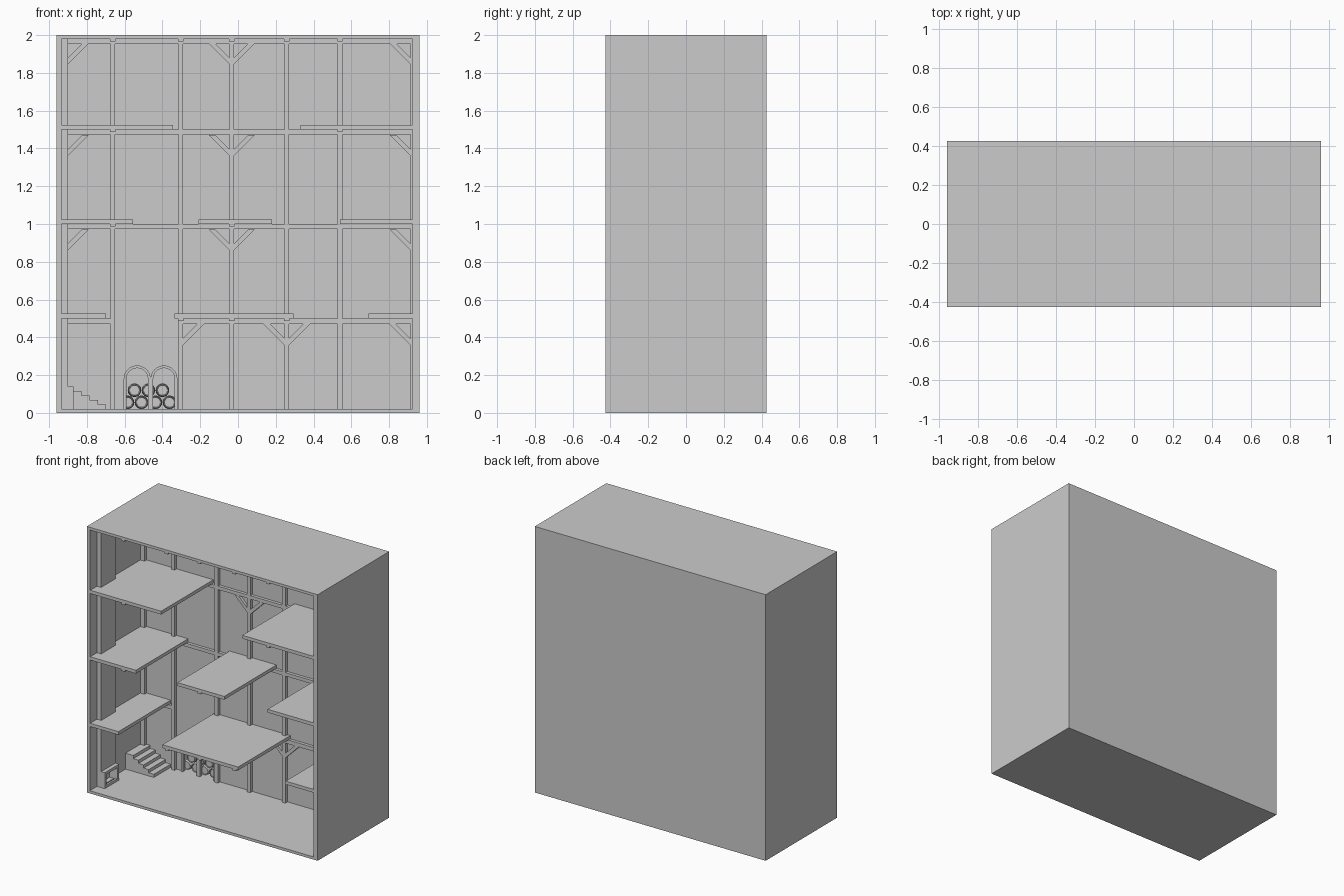
import bpy, bmesh, math

if "Cube" in bpy.data.objects:
    bpy.data.objects.remove(bpy.data.objects["Cube"])

BACK = 0.20          # inner face of the thick back wall
L, R = -0.935, 0.925  # inner faces of the side walls
FRONT = -0.42


def prism(name, pts, y0, y1):
    """Extrude an x-z outline from y0 to y1."""
    bm = bmesh.new()
    f = bm.faces.new([bm.verts.new((x, y0, z)) for x, z in pts])
    ext = bmesh.ops.extrude_face_region(bm, geom=[f])
    vs = [v for v in ext["geom"] if isinstance(v, bmesh.types.BMVert)]
    bmesh.ops.translate(bm, verts=vs, vec=(0, y1 - y0, 0))
    bmesh.ops.recalc_face_normals(bm, faces=bm.faces)
    me = bpy.data.meshes.new(name)
    bm.to_mesh(me)
    bm.free()
    ob = bpy.data.objects.new(name, me)
    bpy.context.collection.objects.link(ob)
    return ob


def box(name, x0, x1, y0, y1, z0, z1):
    return prism(name, [(x0, z0), (x1, z0), (x1, z1), (x0, z1)], y0, y1)


def arch(cx, r, z0, zs, n=16):
    """Points of a round-headed arch, left foot over the top to right foot."""
    pts = [(cx - r * math.cos(math.pi * i / n), zs + r * math.sin(math.pi * i / n))
           for i in range(n + 1)]
    return [(cx - r, z0)] + pts + [(cx + r, z0)]


def cut(target, cutter):
    m = target.modifiers.new("cut", 'BOOLEAN')
    m.operation, m.solver, m.object = 'DIFFERENCE', 'EXACT', cutter
    bpy.context.view_layer.objects.active = target
    bpy.ops.object.modifier_apply(modifier=m.name)
    bpy.data.objects.remove(cutter, do_unlink=True)


# Outer shell, open to the front, with a cellar alcove behind two arches
ARCHES = (-0.534, -0.392)
shell = box("house_shell", -0.96, 0.96, -0.425, 0.425, 0, 2)
cut(shell, box("room_cutter", L, R, -0.5, BACK, 0.02, 1.98))
cut(shell, box("alcove_cutter", -0.63, -0.315, 0.215, 0.34, 0.02, 0.26))
for cx in ARCHES:
    cut(shell, prism("arch_cutter", arch(cx, 0.057, 0.02, 0.18), 0.19, 0.23))

# Arch trims
for cx in ARCHES:
    prism("arch_trim", arch(cx, 0.071, 0.02, 0.18) + arch(cx, 0.057, 0.02, 0.18)[::-1],
          BACK - 0.012, BACK + 0.002)

# Platforms: underside height and x ranges
FLOORS = {
    0.50: [(L, -0.70), (-0.335, 0.295), (0.69, R)],
    1.00: [(L, -0.555), (-0.21, 0.18), (0.54, R)],
    1.50: [(L, -0.345), (0.33, R)],
}
POSTS = [-0.663, -0.303, -0.033, 0.258, 0.54]
for z, spans in FLOORS.items():
    for x0, x1 in spans:
        box("platform", x0, x1, FRONT, BACK, z, z + 0.025)
        for x in POSTS:
            if x0 < x - 0.01 and x + 0.01 < x1:
                box("floor_joist", x - 0.014, x + 0.014, FRONT + 0.005, BACK, z - 0.014, z)
for x in POSTS:
    box("ceiling_joist", x - 0.014, x + 0.014, FRONT, BACK, 1.966, 1.981)

# Timber framing on the back wall
T = BACK - 0.025
for x in POSTS:
    box("wall_post", x - 0.013, x + 0.013, T, BACK, 0.02, 1.98)
box("left_corner_post", L, -0.90, T, BACK, 0.02, 1.98)
box("right_corner_post", 0.912, R, T, BACK, 0.02, 1.98)
for z in (1.0, 1.5, 1.98):
    box("wall_beam", L, R, T + 0.002, BACK, z - 0.026, z)
box("wall_beam_left", L, -0.663, T + 0.002, BACK, 0.47, 0.50)
box("wall_beam_right", -0.303, R, T + 0.002, BACK, 0.47, 0.50)


def brace(x, z, s):
    prism("corner_brace", [(x, z - 0.11), (x + s * 0.11, z), (x + s * 0.075, z), (x, z - 0.075)],
          T + 0.004, BACK)


for z in (0.972, 1.472, 1.956):
    for x, s in ((-0.90, 1), (-0.046, -1), (-0.02, 1), (0.912, -1)):
        brace(x, z, s)
for x, s in ((-0.29, 1), (0.245, -1), (0.271, 1), (0.912, -1)):
    brace(x, 0.47, s)

# Stairs in the back left corner
profile = [(L, 0.02), (L, 0.14)]
edge, top = -0.87, 0.14
for i in range(5):
    profile += [(edge, top), (edge, top - 0.024)]
    edge, top = edge + 0.0425, top - 0.024
prism("stairs", profile, 0.0, BACK)

# Fireplace and chimney on the left wall
C0, C1 = -0.34, -0.17
box("chimney", L, -0.90, C0, C1, 0.12, 1.98)
box("mantel", L, -0.87, C0, C1, 0.12, 0.14)
box("hearth_slab", L, -0.90, C0, C1, 0.02, 0.032)
box("hearth_curb", -0.885, -0.87, C0, C1, 0.02, 0.038)
for y in (C0, C1 - 0.02):
    box("fireplace_jamb", L, -0.87, y, y + 0.02, 0.02, 0.125)


# Barrels stacked in the alcove, lying along y
def barrel(cx, cz, y0=0.222, length=0.105, n=20):
    prof = [(0, 0.005), (0.026, 0.005), (0.028, 0), (0.031, 0), (0.033, 0.018), (0.034, 0.022),
            (0.036, 0.04)]
    prof = prof + [(r, length - y) for r, y in prof[::-1]]
    bm = bmesh.new()
    vs = [bm.verts.new((r, y, 0)) for r, y in prof]
    es = [bm.edges.new(p) for p in zip(vs, vs[1:])]
    bmesh.ops.spin(bm, geom=vs + es, cent=(0, 0, 0), axis=(0, 1, 0),
                   angle=2 * math.pi, steps=n, use_duplicate=False)
    bmesh.ops.remove_doubles(bm, verts=bm.verts, dist=1e-5)
    bmesh.ops.recalc_face_normals(bm, faces=bm.faces)
    me = bpy.data.meshes.new("barrel")
    bm.to_mesh(me)
    bm.free()
    ob = bpy.data.objects.new("barrel", me)
    bpy.context.collection.objects.link(ob)
    ob.location = (cx, y0, cz)
    bpy.ops.object.select_all(action='DESELECT')
    ob.select_set(True)
    bpy.context.view_layer.objects.active = ob
    bpy.ops.object.shade_smooth_by_angle(angle=math.radians(30))


for i in range(4):
    barrel(-0.585 + 0.074 * i, 0.056)
for i in range(3):
    barrel(-0.548 + 0.074 * i, 0.12)
